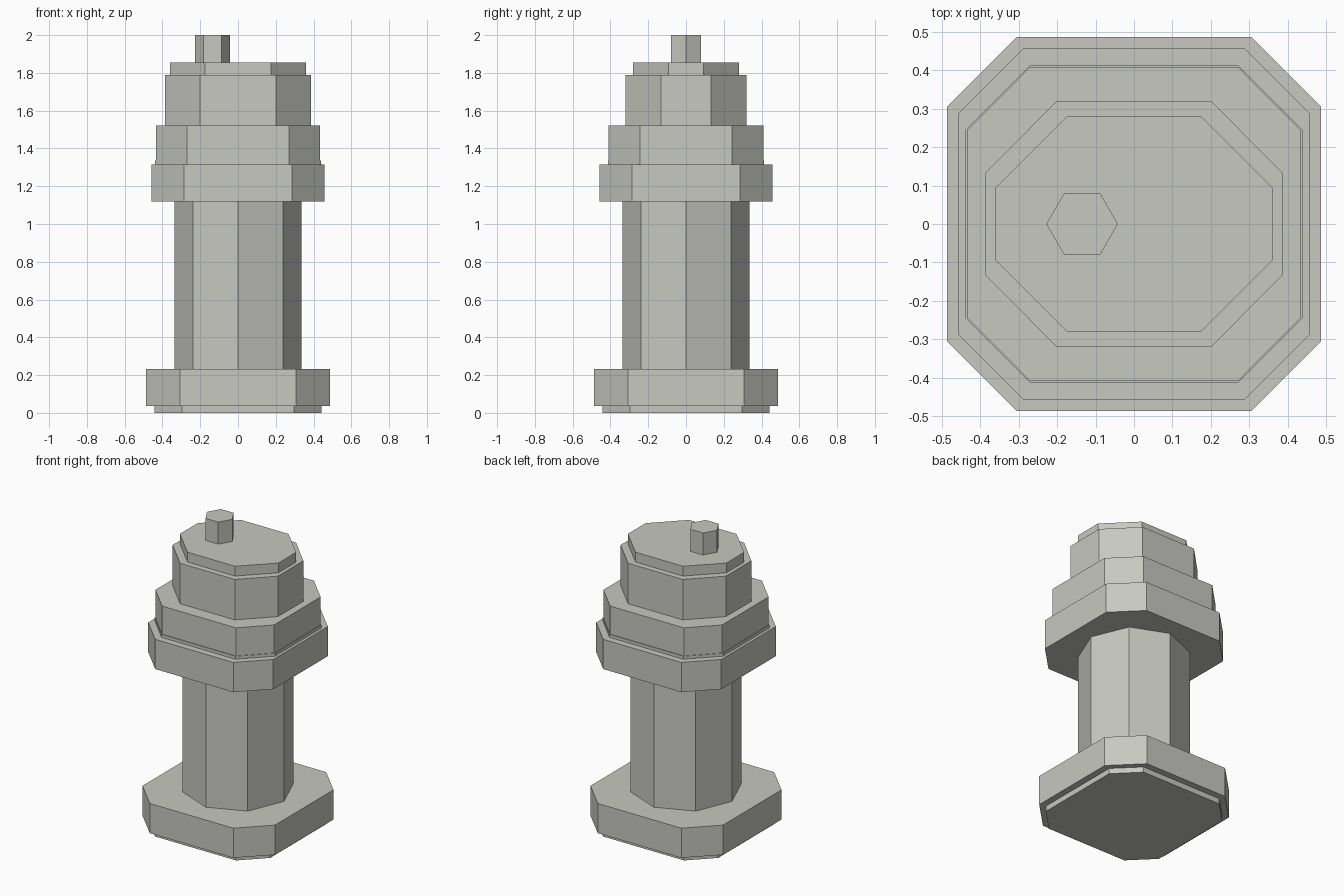
import bpy, bmesh, math

if "Cube" in bpy.data.objects:
    bpy.data.objects.remove(bpy.data.objects["Cube"])

stone = bpy.data.materials.new("pale warm grey")
stone.diffuse_color = (0.578, 0.578, 0.539, 1.0)
stone.use_nodes = True
stone.node_tree.nodes["Principled BSDF"].inputs["Base Color"].default_value = stone.diffuse_color


def prism(name, outline, z0, z1):
    """Extrude a closed xy outline from z0 to z1."""
    bm = bmesh.new()
    face = bm.faces.new([bm.verts.new((x, y, z0)) for x, y in outline])
    new = bmesh.ops.extrude_face_region(bm, geom=[face])["geom"]
    verts = [g for g in new if isinstance(g, bmesh.types.BMVert)]
    bmesh.ops.translate(bm, verts=verts, vec=(0, 0, z1 - z0))
    bmesh.ops.recalc_face_normals(bm, faces=bm.faces)
    mesh = bpy.data.meshes.new(name)
    bm.to_mesh(mesh)
    bm.free()
    mesh.materials.append(stone)
    obj = bpy.data.objects.new(name, mesh)
    bpy.context.collection.objects.link(obj)
    return obj


def chamfered(hx, hy, fx, fy):
    """Rectangle of half sizes hx, hy with corners cut to flats fx, fy."""
    return [(hx, -fy), (hx, fy), (fx, hy), (-fx, hy),
            (-hx, fy), (-hx, -fy), (-fx, -hy), (fx, -hy)]


def polygon(n, r, cx=0.0):
    return [(cx + r * math.cos(math.tau * i / n), r * math.sin(math.tau * i / n))
            for i in range(n)]


# Chamfered tiers: name, half sizes, flat half widths, bottom, top
tiers = [
    ("plinth", 0.443, 0.443, 0.296, 0.296, 0.0, 0.036),
    ("base_slab", 0.486, 0.486, 0.306, 0.306, 0.036, 0.233),
    ("collar", 0.458, 0.458, 0.286, 0.286, 1.118, 1.315),
    ("cabin_skirt", 0.440, 0.414, 0.270, 0.243, 1.315, 1.335),
    ("cabin", 0.435, 0.409, 0.270, 0.243, 1.335, 1.521),
    ("upper_tier", 0.386, 0.320, 0.201, 0.133, 1.521, 1.789),
    ("roof_cap", 0.361, 0.280, 0.174, 0.093, 1.789, 1.854),
]
for name, hx, hy, fx, fy, z0, z1 in tiers:
    prism(name, chamfered(hx, hy, fx, fy), z0, z1)

# Octagonal shaft and small hexagonal stub
prism("shaft", polygon(8, 0.337), 0.233, 1.118)
prism("top_stub", polygon(6, 0.093, -0.135), 1.854, 2.0)
